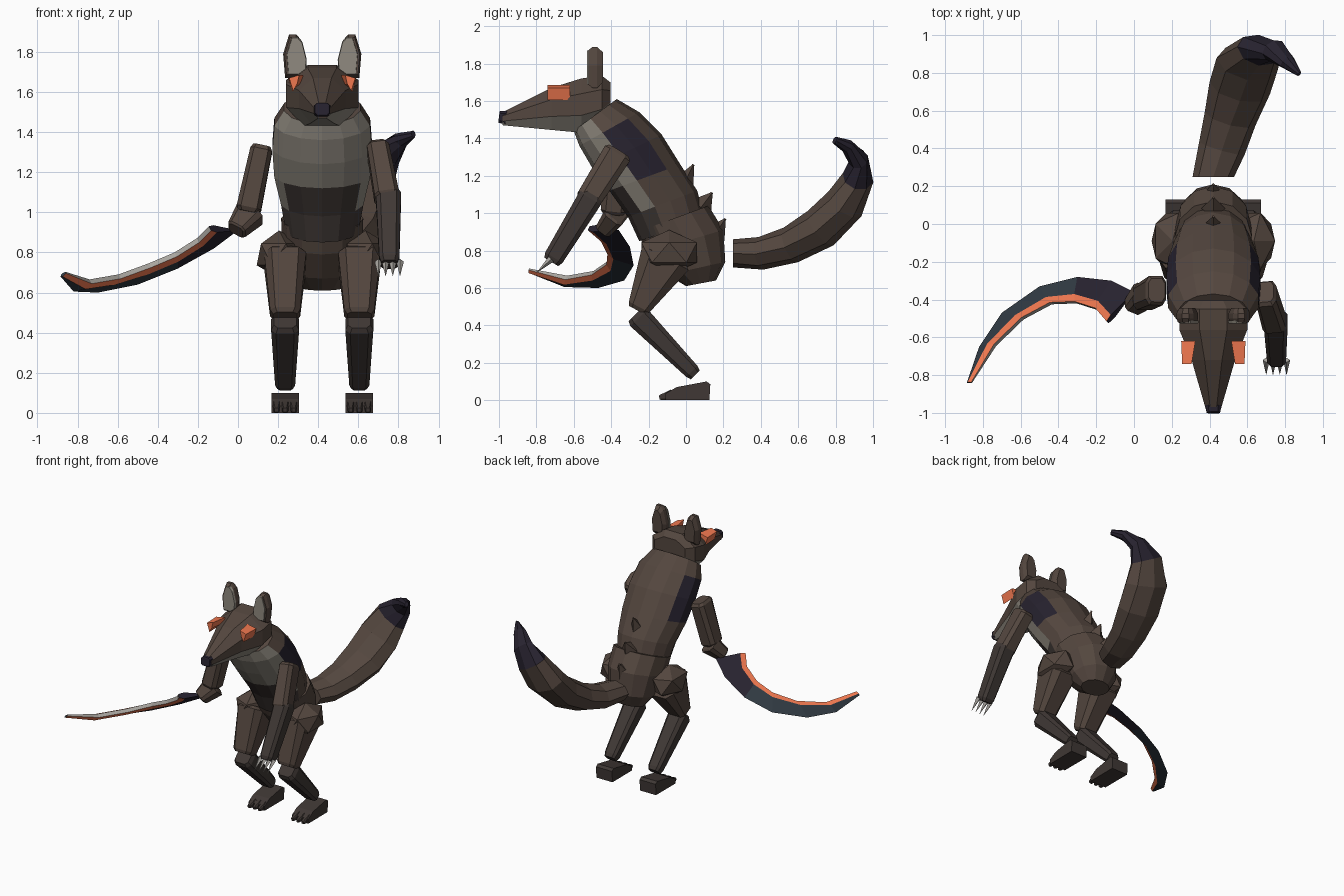
import bpy, bmesh
from math import sin, cos, pi
from mathutils import Vector as V

if "Cube" in bpy.data.objects:
    bpy.data.objects.remove(bpy.data.objects["Cube"])

C = 0.42  # body centre line in x


def mat(name, r, g, b):
    m = bpy.data.materials.new(name)
    m.diffuse_color = (r, g, b, 1)
    m.use_nodes = True
    m.node_tree.nodes["Principled BSDF"].inputs["Base Color"].default_value = m.diffuse_color
    return m


BROWN = mat("brown_fur", .088, .062, .049)
DARK = mat("dark_fur", .05, .039, .035)
PALE = mat("pale_fur", .28, .255, .215)
INK = mat("ink_fur", .02, .016, .028)
ORANGE = mat("orange", .88, .19, .08)
SLATE = mat("slate", .03, .042, .055)
CLAW = mat("claw", .4, .38, .35)


def loft(name, rings, mats=(BROWN,), pick=lambda i, j: 0):
    """Skin a list of equal-length rings and cap both ends."""
    bm = bmesh.new()
    vs = [[bm.verts.new(p) for p in r] for r in rings]
    n = len(vs[0])
    for i in range(len(vs) - 1):
        for j in range(n):
            k = (j + 1) % n
            f = bm.faces.new((vs[i][j], vs[i][k], vs[i + 1][k], vs[i + 1][j]))
            f.material_index = pick(i, j)
    bm.faces.new(vs[0]).material_index = pick(0, 0)
    bm.faces.new(vs[-1]).material_index = pick(len(vs) - 2, 0)
    bmesh.ops.recalc_face_normals(bm, faces=bm.faces)
    me = bpy.data.meshes.new(name)
    bm.to_mesh(me)
    bm.free()
    for m in mats:
        me.materials.append(m)
    ob = bpy.data.objects.new(name, me)
    bpy.context.collection.objects.link(ob)
    return ob


def section(fy, fz, by, bz, w, n=14):
    """Oval from a front point to a back point in the yz plane, half-width w."""
    c, d = V((C, (fy + by) / 2, (fz + bz) / 2)), V((0, (by - fy) / 2, (bz - fz) / 2))
    return [c + d * cos(2 * pi * j / n) + V((w * sin(2 * pi * j / n), 0, 0)) for j in range(n)]


CHAMFER = ((1, .6), (.65, 1), (-.65, 1), (-1, .6), (-1, -.6), (-.65, -1), (.65, -1), (1, -.6))
DIAMOND = ((1, 0), (0, 1), (-1, 0), (0, -1))


def limb(name, p, q, r1, r2, m=BROWN, cap=.8, shape=CHAMFER):
    """Tapered segment; r1, r2 are (half-width, half-depth)."""
    p, q = V(p), V(q)
    ax = (q - p).normalized()
    u = (V((1, 0, 0)) - ax * ax.x).normalized()
    v = ax.cross(u)

    def ring(t, r, k):
        return [p.lerp(q, t) + (u * r[0] * a + v * r[1] * b) * k for a, b in shape]
    return loft(name, [ring(0, r1, cap), ring(.06, r1, 1), ring(.94, r2, 1), ring(1, r2, cap)], (m,))


def spike(name, p, q, r, m=BROWN):
    return limb(name, p, q, (r, r), (r * .12, r * .12), m, 1, DIAMOND)


# Torso with pale chest, ink shoulder patches and dark belly
def fur(i, j):
    c = cos(2 * pi * (j + .5) / 14)
    if c < -.25:
        return 1 if i >= 2 or (i == 1 and c > -.7) else 3
    return 2 if i in (2, 3) and c < .5 else 0


loft("torso", [section(*s) for s in (
    (-.25, .85, .10, .97, .185), (-.31, .98, .06, 1.12, .21), (-.41, 1.12, -.03, 1.26, .245),
    (-.50, 1.24, -.13, 1.42, .255), (-.57, 1.36, -.25, 1.54, .245), (-.60, 1.44, -.37, 1.61, .195))],
    (BROWN, PALE, INK, DARK), fur)
loft("pelvis", [section(*s, 12) for s in (
    (0, .61, .16, .64, .11), (-.10, .67, .21, .74, .17), (-.21, .79, .20, .91, .20),
    (-.26, .90, .12, 1.04, .205))])

# Back spines
for i, (y, z, ty, tz) in enumerate(((-.02, 1.14, .04, 1.26), (.08, 1.03, .14, 1.11), (.15, .88, .21, .97))):
    spike(f"back_spine_{i}", (C, y, z), (C, ty, tz), .062)

# Head: octagonal rings with pale jaw (y, low, high, half-width)
rings = []
for y, lo, hi, w in ((-.98, 1.47, 1.54, .04), (-.72, 1.445, 1.67, .115), (-.56, 1.43, 1.72, .18),
                     (-.45, 1.47, 1.735, .18), (-.405, 1.54, 1.70, .13)):
    h = hi - lo
    rings.append([(C + x * w, y, lo + t * h) for x, t in (
        (.4, 1), (1, .72), (1, .32), (.5, 0), (-.5, 0), (-1, .32), (-1, .72), (-.4, 1))])
loft("head", rings, (BROWN, PALE), lambda i, j: int(2 <= j <= 4))
limb("nose", (C, -.96, 1.51), (C, -1, 1.515), (.042, .036), (.036, .032), INK)

# Eyes and ears
for s, side in ((-1, "left"), (1, "right")):
    loft(f"{side}_eye", [[(C + s * (x + dx), y, z) for x, z in (
        (.165, 1.67), (inner_x, 1.685), (inner_x + .01, 1.64), (.145, 1.605))]
        for y, dx, inner_x in ((-.74, 0, .115), (-.62, .005, .09))], (ORANGE,))

    def ear(k, y, dx=0):
        return [(C + s * (.14 + (x - .14) * k + dx), y, 1.78 + (z - 1.78) * k) for x, z in (
            (.085, 1.67), (.08, 1.76), (.105, 1.86), (.13, 1.888), (.165, 1.888), (.195, 1.79), (.185, 1.67))]
    loft(f"{side}_ear", [ear(.85, -.522), ear(1, -.50), ear(1, -.475), ear(.75, -.445)])
    loft(f"{side}_inner_ear", [ear(.82, -.528, -.01), ear(.88, -.512, -.01)], (PALE,))

    # Legs: hip, thigh, shin, foot, toes
    bpy.ops.mesh.primitive_ico_sphere_add(subdivisions=1, radius=1, location=(C + s * .215, -.09, .79))
    hip = bpy.context.object
    hip.name = f"{side}_hip"
    hip.scale = (.125, .175, .12)
    hip.data.materials.append(BROWN)
    x = C + s * .185
    limb(f"{side}_thigh", (x, -.10, .78), (x, -.26, .48), (.105, .14), (.075, .062))
    limb(f"{side}_shin", (x, -.27, .46), (x, .05, .135), (.07, .065), (.05, .042), DARK)
    loft(f"{side}_foot", [[(x + dx, y, z) for y, z in (
        (-.11, 0), (-.11, .035), (-.05, .07), (.11, .1), (.13, .085), (.125, 0))]
        for dx in (-.068, .068)], (DARK,))
    for i in (-1, 0, 1):
        limb(f"{side}_toe_{i + 2}", (x + i * .043, -.07, .03), (x + i * .043, -.143, .014),
             (.021, .028), (.012, .013), DARK)

# Right arm hanging forward, with claws
limb("right_upper_arm", (.695, -.36, 1.33), (.745, -.53, 1.06), (.055, .078), (.062, .068))
limb("right_forearm", (.75, -.50, 1.10), (.755, -.72, .74), (.063, .067), (.05, .054), DARK)
for i in range(4):
    x = .70 + i * .036
    spike(f"right_claw_{i}", (x, -.72, .755), (x, -.795, .685), .018, CLAW)

# Left arm holding the blade
limb("left_upper_arm", (.12, -.35, 1.33), (.05, -.39, 1.0), (.055, .078), (.062, .068))
limb("left_forearm", (.065, -.37, 1.0), (-.01, -.44, .91), (.075, .06), (.05, .045))

# Curved blade: spine points paired with cutting-edge points
outer = ((0, -.36, .91), (-.12, -.30, .82), (-.30, -.28, .72), (-.50, -.33, .64),
         (-.70, -.47, .60), (-.82, -.65, .605), (-.885, -.84, .68))
inner = ((-.14, -.52, .92), (-.20, -.45, .86), (-.31, -.415, .79), (-.44, -.42, .735),
         (-.59, -.50, .68), (-.735, -.64, .655), (-.86, -.84, .70))
nrm = V((-.42, .4, .81)).normalized()
blade = []
for i, (o, n) in enumerate(zip(outer, inner)):
    o, n = V(o), V(n)
    t = nrm * (.022 if i < 6 else .008)
    k = max(.3, 1 - .04 / (n - o).length)
    blade.append([o, o.lerp(n, k) + t, n + t * .6, n - t * .6, o.lerp(n, k) - t])
loft("curved_blade", blade, (SLATE, ORANGE, INK, CLAW),
     lambda i, j: (3 if j == 2 else 1) if j in (1, 2, 3) else (2 if i < 2 else 0))

# Bushy tail: centre, half-width, half-height, dark tip
tail = ((.42, .25, .785, .11, .075), (.465, .40, .785, .125, .088), (.51, .56, .83, .14, .10),
        (.56, .72, .92, .165, .115), (.60, .85, 1.05, .17, .11), (.66, .92, 1.19, .13, .085),
        (.74, .92, 1.29, .08, .055), (.81, .86, 1.36, .045, .037), (.875, .795, 1.39, .014, .02))
rings = []
for i, (x, y, z, a, b) in enumerate(tail):
    lo, hi = tail[max(i - 1, 0)], tail[min(i + 1, len(tail) - 1)]
    ax = (V(hi[:3]) - V(lo[:3])).normalized() if i else V((0, 1, 0))
    u = (V((1, 0, 0)) - ax * ax.x).normalized()
    v = ax.cross(u)
    rings.append([V((x, y, z)) + u * a * cos(2 * pi * j / 8) + v * b * sin(2 * pi * j / 8) for j in range(8)])
loft("tail", rings, (BROWN, INK), lambda i, j: int(i >= 5))
